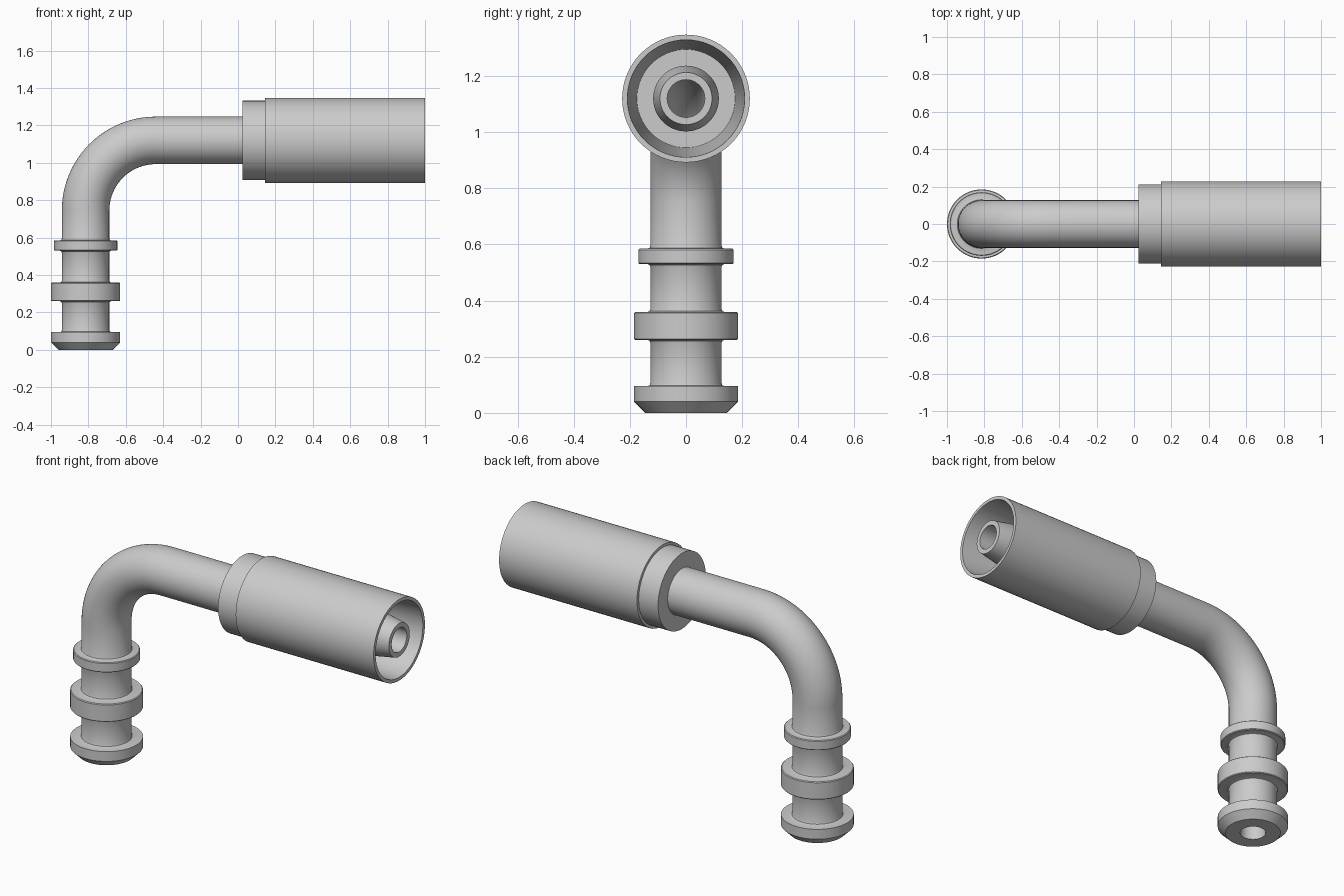
import bpy, bmesh, math
from mathutils import Vector

if "Cube" in bpy.data.objects:
    bpy.data.objects.remove(bpy.data.objects["Cube"])

SIDES = 64
X0, ZC, BEND = -0.815, 1.12, 0.375      # leg axis x, arm axis z, bend radius
Z1 = ZC - BEND                          # bend start height
XB = X0 + BEND                          # bend end x
ARC = BEND * math.pi / 2


def station(s):
    """Point and radial direction at length s along the elbow centreline."""
    if s <= Z1:
        return Vector((X0, 0, s)), Vector((1, 0, 0))
    if s < Z1 + ARC:
        a = (s - Z1) / BEND
        return (Vector((XB - BEND * math.cos(a), 0, Z1 + BEND * math.sin(a))),
                Vector((math.cos(a), 0, -math.sin(a))))
    return Vector((XB + s - Z1 - ARC, 0, ZC)), Vector((0, 0, -1))


def at_x(x):
    """Centreline length of a given x on the straight arm."""
    return Z1 + ARC + x - XB


def sweep(name, profile):
    """Closed (length, radius) profile swept round the centreline."""
    bm = bmesh.new()
    rings = []
    for s, r in profile:
        p, n = station(s)
        ring = []
        for i in range(SIDES):
            a = 2 * math.pi * i / SIDES
            ring.append(bm.verts.new(p + r * (n * math.cos(a) + Vector((0, math.sin(a), 0)))))
        rings.append(ring)
    for k, A in enumerate(rings):
        B = rings[(k + 1) % len(rings)]
        for i in range(SIDES):
            j = (i + 1) % SIDES
            bm.faces.new((A[i], A[j], B[j], B[i]))
    bmesh.ops.recalc_face_normals(bm, faces=bm.faces)
    me = bpy.data.meshes.new(name)
    bm.to_mesh(me)
    bm.free()
    ob = bpy.data.objects.new(name, me)
    bpy.context.collection.objects.link(ob)
    bpy.context.view_layer.objects.active = ob
    ob.select_set(True)
    bpy.ops.object.shade_smooth_by_angle(angle=math.radians(25))
    ob.select_set(False)


def collar(z0, z1, r, tube=0.127, f=0.01):
    """Raised ring with small fillets where it meets the tube."""
    return [(z0 - f, tube), (z0 - 0.003, tube + 0.003), (z0, tube + f),
            (z0, r - 0.004), (z0 + 0.004, r), (z1 - 0.004, r), (z1, r - 0.004),
            (z1, tube + f), (z1 + 0.003, tube + 0.003), (z1 + f, tube)]


# Elbow tube: chamfered foot, two collars, bend, hose nipple, through bore
bend = [Z1 + ARC * i / 24 for i in range(25)]
outer = [(0, 0.145), (0.04, 0.185), (0.095, 0.185), (0.095, 0.137),
         (0.098, 0.13), (0.105, 0.127)]
outer += collar(0.26, 0.36, 0.185) + collar(0.53, 0.585, 0.17)
outer += [(s, 0.127) for s in bend]
outer += [(at_x(0.1), 0.127), (at_x(0.1), 0.117), (at_x(0.86), 0.117), (at_x(1.0), 0.093)]
bore = [(at_x(1.0), 0.067)] + [(s, 0.067) for s in reversed(bend)] + [(0, 0.067)]
sweep("elbow_tube", outer + bore)

# Crimp ferrule: stepped sleeve with a tapered open mouth
ferrule = [(0.025, 0.12), (0.025, 0.212), (0.145, 0.212), (0.145, 0.2275),
           (1.0, 0.2275), (1.0, 0.209), (0.3, 0.175), (0.3, 0.11), (0.09, 0.11)]
sweep("crimp_ferrule", [(at_x(x), r) for x, r in ferrule])
